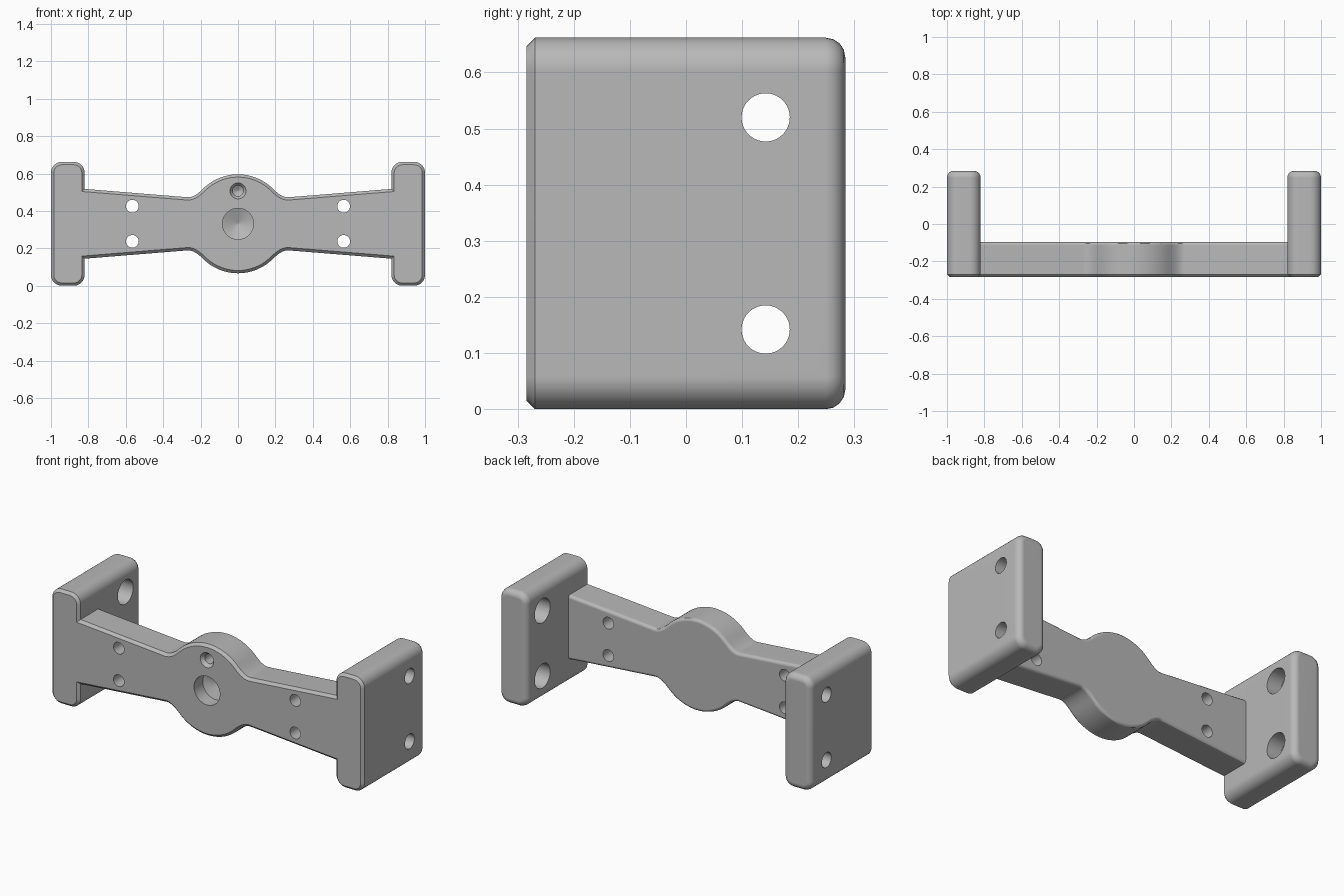
import bpy, bmesh, math
from mathutils import Vector

FRONT, BACK, BAR_BACK, MID = -0.284, 0.284, -0.096, 0.331

if "Cube" in bpy.data.objects:
    bpy.data.objects.remove(bpy.data.objects["Cube"])

grey = bpy.data.materials.new("matte grey")
grey.use_nodes = True
colour = (0.48, 0.48, 0.48, 1)
grey.diffuse_color = colour
grey.node_tree.nodes["Principled BSDF"].inputs["Base Color"].default_value = colour


def make_object(name, bm):
    bmesh.ops.recalc_face_normals(bm, faces=bm.faces)
    mesh = bpy.data.meshes.new(name)
    bm.to_mesh(mesh)
    bm.free()
    mesh.materials.append(grey)
    obj = bpy.data.objects.new(name, mesh)
    bpy.context.collection.objects.link(obj)
    return obj


def bevel_rim(bm, y, width, segments):
    """Bevel the outline edges lying in the plane at depth y."""
    rim = [e for e in bm.edges
           if all(abs(v.co.y - y) < 1e-4 for v in e.verts)
           and len(e.link_faces) == 2 and e.calc_face_angle(0) > 0.5]
    bmesh.ops.bevel(bm, geom=rim, offset=width, segments=segments,
                    profile=0.5, affect='EDGES', clamp_overlap=True)


def extrude_profile(name, points, y_front, y_back, fillet, segments):
    """Extrude an x-z outline along y and round its back rim."""
    bm = bmesh.new()
    face = bm.faces.new([bm.verts.new((x, y_front, z)) for x, z in points])
    moved = bmesh.ops.extrude_face_region(bm, geom=[face])["geom"]
    bmesh.ops.translate(bm, vec=(0, y_back - y_front, 0),
                        verts=[g for g in moved if isinstance(g, bmesh.types.BMVert)])
    bmesh.ops.recalc_face_normals(bm, faces=bm.faces)
    bevel_rim(bm, y_back, fillet, segments)
    return make_object(name, bm)


def rounded_rect(x0, x1, z0, z1, r, steps=8):
    corners = [(x1 - r, z1 - r), (x0 + r, z1 - r), (x0 + r, z0 + r), (x1 - r, z0 + r)]
    points = []
    for quarter, (cx, cz) in enumerate(corners):
        for i in range(steps + 1):
            a = (quarter + i / steps) * math.pi / 2
            points.append((cx + r * math.cos(a), cz + r * math.sin(a)))
    return points


def bar_outline():
    """Quarter outline (arm, blend, hub) mirrored to a full loop."""
    quarter = [(0.9, 0.193), (0.27, 0.142)]
    a, b, c = Vector((0.27, 0.142)), Vector((0.235, 0.139)), Vector((0.187, 0.187))
    for i in range(1, 7):
        t = i / 7
        quarter.append(tuple(a * (1 - t) ** 2 + b * 2 * t * (1 - t) + c * t * t))
    for i in range(13):
        ang = math.pi / 4 * (1 + i / 12)
        quarter.append((0.2645 * math.cos(ang), 0.2645 * math.sin(ang)))
    top = quarter + [(-x, z) for x, z in reversed(quarter[:-1])]
    loop = top + [(x, -z) for x, z in reversed(top)]
    return [(x, MID + z) for x, z in loop]


def turned_cutter(name, rings, origin, axis, sides=40):
    """Revolved cutter: rings are (distance along axis, radius)."""
    bm = bmesh.new()
    turn = Vector(axis).to_track_quat('Z', 'Y')
    loops = []
    for d, r in rings:
        loops.append([bm.verts.new(Vector(origin) + turn @ Vector(
            (r * math.cos(k * math.tau / sides), r * math.sin(k * math.tau / sides), d)))
            for k in range(sides)])
    for lo, hi in zip(loops, loops[1:]):
        for k in range(sides):
            n = (k + 1) % sides
            bm.faces.new((lo[k], lo[n], hi[n], hi[k]))
    bm.faces.new(loops[0])
    bm.faces.new(loops[-1])
    obj = make_object(name, bm)
    obj.hide_render = True
    return obj


def combine(target, tool, operation):
    mod = target.modifiers.new("combine", 'BOOLEAN')
    mod.operation, mod.solver, mod.object = operation, 'EXACT', tool
    bpy.context.view_layer.objects.active = target
    bpy.ops.object.modifier_apply(modifier=mod.name)
    bpy.data.objects.remove(tool)


# Cross bar with hub, joined to the two end plates
bracket = extrude_profile("bracket", bar_outline(), FRONT, BAR_BACK, 0.018, 3)
for side, name in ((1, "left_end_plate"), (-1, "right_end_plate")):
    x0, x1 = sorted((side * 0.82, side * 1.0))
    plate = extrude_profile(name, rounded_rect(x0, x1, 0, 2 * MID, 0.058),
                            FRONT, BACK, 0.035, 4)
    combine(bracket, plate, 'UNION')

# Chamfer around the whole front outline
bm = bmesh.new()
bm.from_mesh(bracket.data)
bmesh.ops.remove_doubles(bm, verts=bm.verts, dist=1e-5)
front_faces = [f for f in bm.faces if all(abs(v.co.y - FRONT) < 1e-4 for v in f.verts)]
inner = [e for e in bm.edges if len(e.link_faces) == 2
         and all(f in front_faces for f in e.link_faces)]
bmesh.ops.dissolve_edges(bm, edges=inner, use_verts=False)
bevel_rim(bm, FRONT, 0.015, 1)
bm.to_mesh(bracket.data)
bm.free()

# Holes: plate bolts with inner counterbores, arm screws, blind hub holes
cutters = []
for side in (1, -1):
    for up in (1, -1):
        cutters.append(turned_cutter(
            "plate_hole", [(-0.1, 0.07), (0.09, 0.07), (0.09, 0.043), (0.3, 0.043)],
            (side * 0.82, 0.142, MID + up * 0.189), (side, 0, 0)))
        cutters.append(turned_cutter(
            "arm_hole", [(-0.1, 0.034), (0.3, 0.034)],
            (side * 0.565, FRONT, MID + up * 0.094), (0, 1, 0)))
cutters.append(turned_cutter(
    "hub_hole", [(-0.1, 0.083), (0.08, 0.083), (0.11, 0.004)],
    (0, FRONT, MID), (0, 1, 0), 48))
cutters.append(turned_cutter(
    "pin_hole", [(-0.1, 0.043), (0, 0.043), (0.02, 0.028), (0.1, 0.028), (0.115, 0.003)],
    (0, FRONT, 0.507), (0, 1, 0)))
for cutter in cutters:
    combine(bracket, cutter, 'DIFFERENCE')

# Smooth curves, crisp edges
bpy.ops.object.select_all(action='DESELECT')
bracket.select_set(True)
bpy.context.view_layer.objects.active = bracket
bpy.ops.object.shade_smooth_by_angle(angle=math.radians(30))
weighted = bracket.modifiers.new("even_shading", 'WEIGHTED_NORMAL')
weighted.keep_sharp = True
